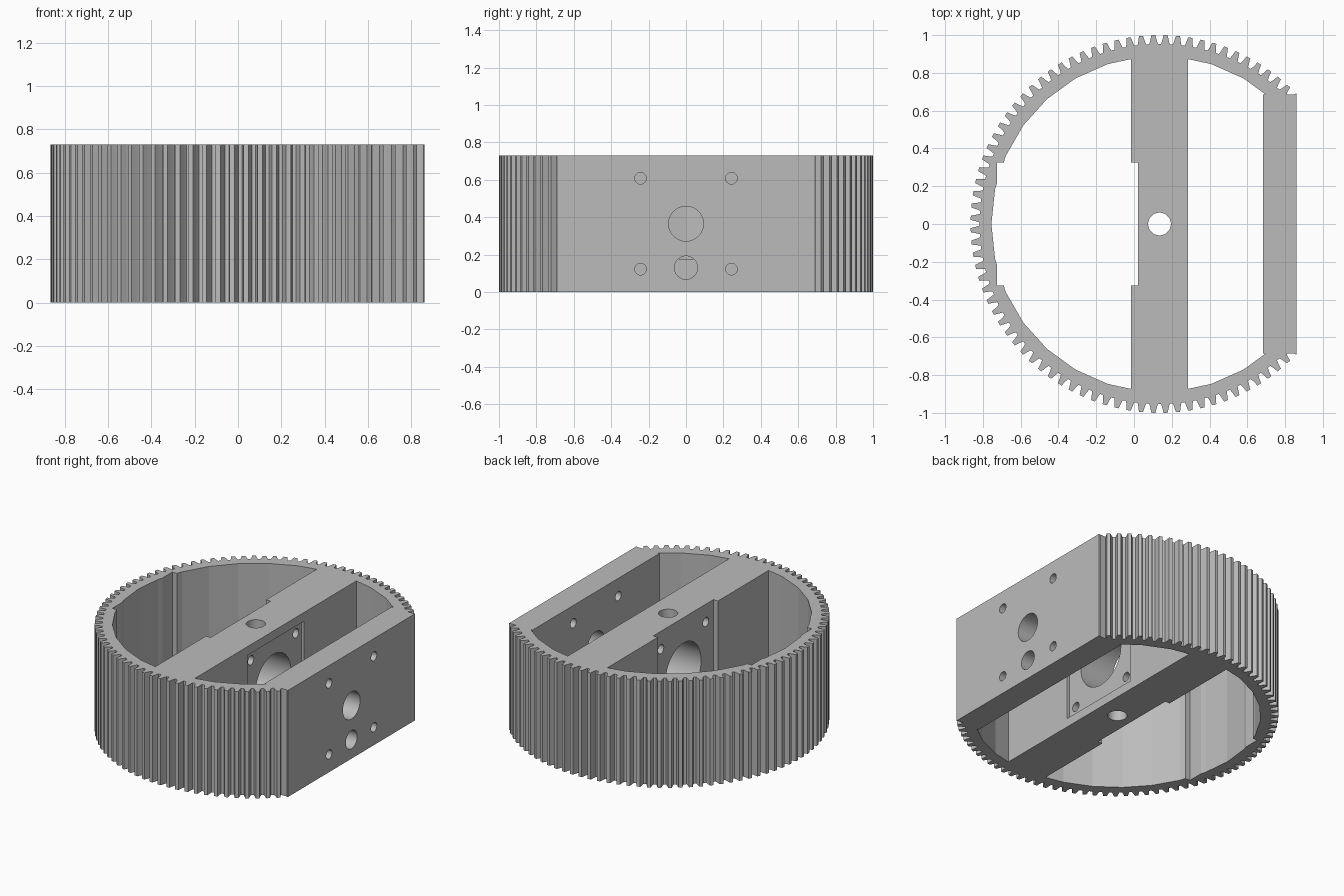
import bpy
import bmesh
from math import cos, sin, pi, radians

if "Cube" in bpy.data.objects:
    bpy.data.objects.remove(bpy.data.objects["Cube"], do_unlink=True)

H = 0.73            # height of every part
MID = H / 2
CX = 0.135          # gear axis
TEETH = 96
FLAT_X = 0.86       # flat mounting side

grey = bpy.data.materials.new("light grey")
grey.use_nodes = True
grey.diffuse_color = (0.5, 0.5, 0.5, 1)
grey.node_tree.nodes["Principled BSDF"].inputs["Base Color"].default_value = (0.5, 0.5, 0.5, 1)


def prism(name, points, z0=0.0, z1=H):
    """Extrude a counter-clockwise outline between two heights."""
    bm = bmesh.new()
    face = bm.faces.new([bm.verts.new((x, y, z0)) for x, y in points])
    top = bmesh.ops.extrude_face_region(bm, geom=[face])["geom"]
    bmesh.ops.translate(bm, vec=(0, 0, z1 - z0),
                        verts=[v for v in top if isinstance(v, bmesh.types.BMVert)])
    bmesh.ops.recalc_face_normals(bm, faces=bm.faces)
    mesh = bpy.data.meshes.new(name)
    bm.to_mesh(mesh)
    bm.free()
    mesh.materials.append(grey)
    obj = bpy.data.objects.new(name, mesh)
    bpy.context.collection.objects.link(obj)
    return obj


def box(name, x0, x1, half_y, z0=0.0, z1=H):
    return prism(name, [(x0, -half_y), (x1, -half_y), (x1, half_y), (x0, half_y)], z0, z1)


def polar(radius, angle):
    return CX + radius * cos(angle), radius * sin(angle)


def cylinder(radius, location, along_x=True):
    bpy.ops.mesh.primitive_cylinder_add(vertices=48, radius=radius, depth=1.0, location=location,
                                        rotation=(0, pi / 2 if along_x else 0, 0))
    return bpy.context.object


def cut(target, cutter):
    """Subtract the cutter, then discard it."""
    cutter.hide_render = True
    mod = target.modifiers.new("cut", "BOOLEAN")
    mod.operation = "DIFFERENCE"
    mod.solver = "EXACT"
    mod.object = cutter
    bpy.context.view_layer.objects.active = target
    bpy.ops.object.modifier_apply(modifier=mod.name)
    bpy.data.objects.remove(cutter, do_unlink=True)


def screw_holes(target, x):
    for y in (-0.243, 0.243):
        for dz in (-0.243, 0.243):
            cut(target, cylinder(0.031, (x, y, MID + dz)))


def smooth(obj):
    bpy.ops.object.select_all(action="DESELECT")
    obj.select_set(True)
    bpy.context.view_layer.objects.active = obj
    bpy.ops.object.shade_smooth_by_angle(angle=radians(25))


# Toothed rim: gear outline, faceted bore, flat side and motor clearance
pitch = 2 * pi / TEETH
tooth = [(-0.36, 0.953), (-0.27, 0.972), (-0.17, 1.0), (0.17, 1.0), (0.27, 0.972), (0.36, 0.953)]
outline = [polar(r, (i + 0.5 + f) * pitch) for i in range(TEETH) for f, r in tooth]
rim = prism("gear_rim", outline)
cut(rim, prism("bore", [polar(0.89, i * pi / 15) for i in range(30)], -0.1, H + 0.1))
cut(rim, box("flat_side", FLAT_X, 1.5, 1.2, -0.1, H + 0.1))
cut(rim, box("rim_clearance", -0.725, -0.3, 0.325, -0.1, H + 0.1))

# Bridge across the middle that carries the motor
bridge = box("motor_bridge", -0.015, 0.285, 0.91)
cut(bridge, box("bridge_clearance", -0.3, 0.02, 0.325, -0.1, H + 0.1))
cut(bridge, box("plate_recess", 0.268, 0.5, 0.305, MID - 0.305, MID + 0.305))
cut(bridge, cylinder(0.192, (CX, 0, MID)))
cut(bridge, cylinder(0.06, (CX, 0, MID), along_x=False))
screw_holes(bridge, CX)
smooth(bridge)

# Flat mounting wall with shaft, cable and screw holes
wall = box("flat_wall", 0.683, FLAT_X, 0.686)
cut(wall, cylinder(0.093, (0.77, 0, MID)))
cut(wall, cylinder(0.062, (0.77, 0, 0.13)))
screw_holes(wall, 0.77)
smooth(wall)
